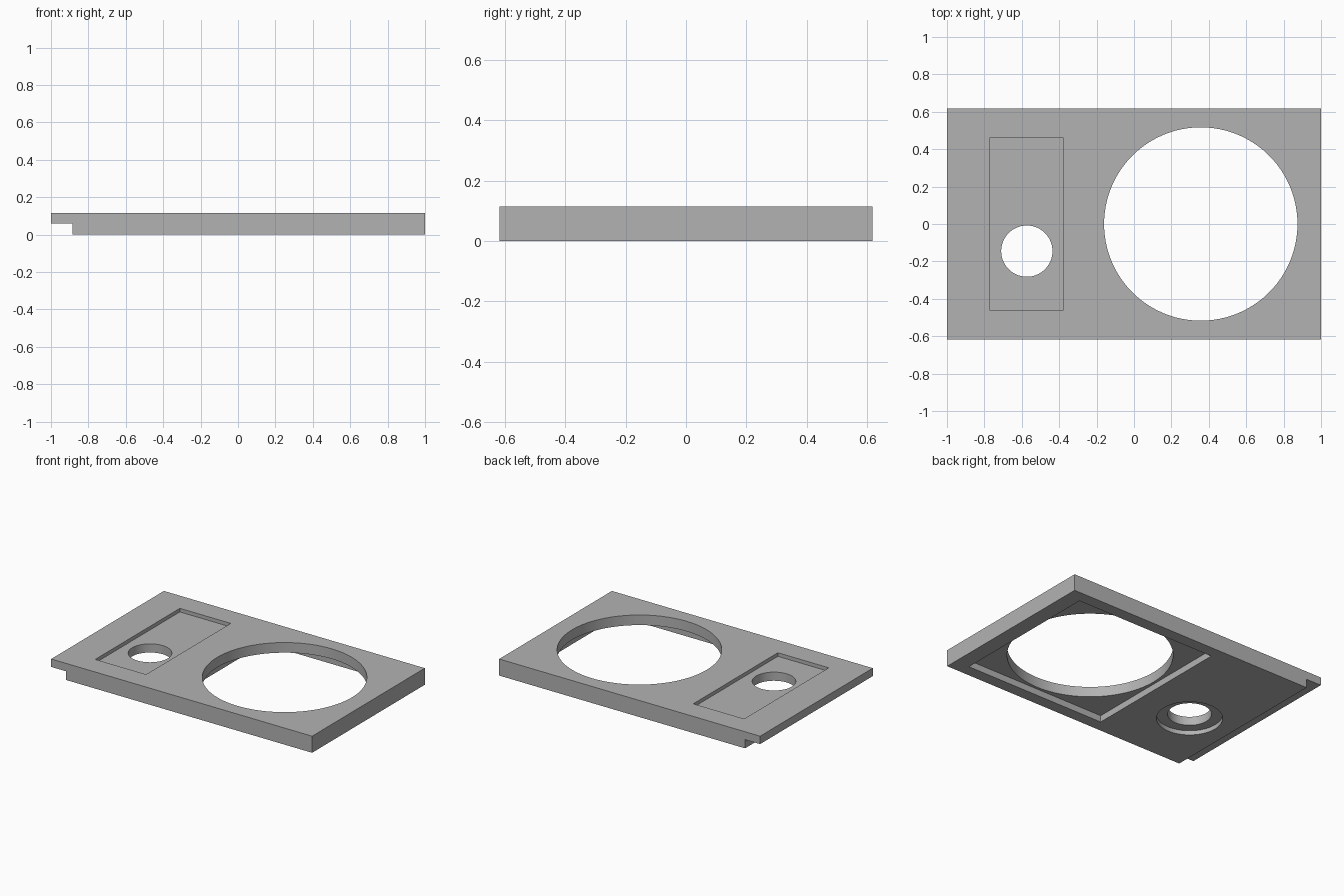
import bpy
import bmesh
import math
from mathutils import Matrix, Vector

if "Cube" in bpy.data.objects:
    bpy.data.objects.remove(bpy.data.objects["Cube"], do_unlink=True)

THICK = 0.115
HALF_DEPTH = 0.617
OVER = 0.05  # cutter overshoot

grey = bpy.data.materials.new("plain grey")
grey.use_nodes = True
colour = (0.45, 0.45, 0.45, 1)
grey.diffuse_color = colour
grey.node_tree.nodes["Principled BSDF"].inputs["Base Color"].default_value = colour


def add_object(name, bm):
    bmesh.ops.recalc_face_normals(bm, faces=bm.faces)
    mesh = bpy.data.meshes.new(name)
    bm.to_mesh(mesh)
    bm.free()
    mesh.materials.append(grey)
    obj = bpy.data.objects.new(name, mesh)
    bpy.context.collection.objects.link(obj)
    return obj


def box(name, x0, x1, y0, y1, z0, z1):
    bm = bmesh.new()
    centre = Vector((x0 + x1, y0 + y1, z0 + z1)) / 2
    size = Matrix.Diagonal((x1 - x0, y1 - y0, z1 - z0, 1))
    bmesh.ops.create_cube(bm, size=1, matrix=Matrix.Translation(centre) @ size)
    return add_object(name, bm)


def cylinder(name, x, y, radius, z0, z1):
    bm = bmesh.new()
    bmesh.ops.create_cone(bm, cap_ends=True, segments=96, radius1=radius,
                          radius2=radius, depth=z1 - z0,
                          matrix=Matrix.Translation((x, y, (z0 + z1) / 2)))
    return add_object(name, bm)


# Plate with a stepped lip along one short edge
bm = bmesh.new()
profile = [(-0.885, 0), (1, 0), (1, THICK), (-1, THICK), (-1, 0.06), (-0.885, 0.06)]
side = bm.faces.new([bm.verts.new((x, -HALF_DEPTH, z)) for x, z in profile])
extruded = bmesh.ops.extrude_face_region(bm, geom=[side])["geom"]
bmesh.ops.translate(bm, vec=(0, 2 * HALF_DEPTH, 0),
                    verts=[v for v in extruded if isinstance(v, bmesh.types.BMVert)])
plate = add_object("mounting_plate", bm)

# Large opening with a square recess beneath, small hole with a slot above
# and a counterbore beneath
big_x, small_x, small_y = 0.357, -0.573, -0.145
recess = 0.535
cutters = [
    cylinder("large_opening", big_x, 0, 0.517, -OVER, THICK + OVER),
    box("square_recess", big_x - recess, big_x + recess, -recess, recess, -OVER, 0.045),
    box("top_slot", -0.77, -0.38, -0.463, 0.463, THICK - 0.025, THICK + OVER),
    cylinder("small_hole", small_x, small_y, 0.137, -OVER, THICK + OVER),
    cylinder("counterbore", small_x, small_y, 0.206, -OVER, 0.03),
]
bpy.context.view_layer.objects.active = plate
for cutter in cutters:
    cut = plate.modifiers.new(cutter.name, "BOOLEAN")
    cut.operation = "DIFFERENCE"
    cut.solver = "EXACT"
    cut.object = cutter
    bpy.ops.object.modifier_apply(modifier=cut.name)
    bpy.data.objects.remove(cutter, do_unlink=True)

# Smooth round walls, crisp edges
bpy.ops.object.select_all(action="DESELECT")
plate.select_set(True)
bpy.ops.object.shade_smooth_by_angle(angle=math.radians(30))
